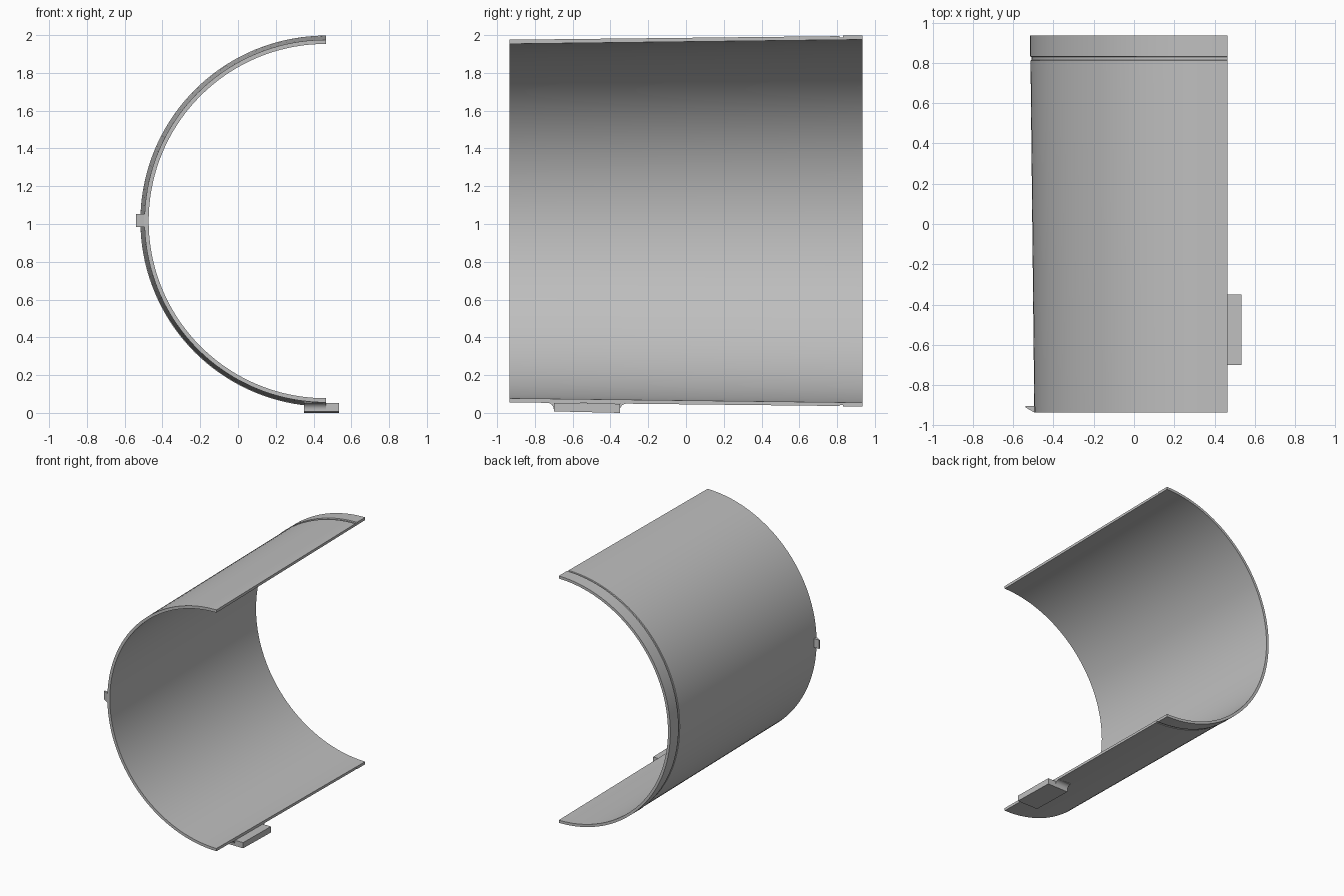
import bpy, bmesh, math
from mathutils import Vector

cube = bpy.data.objects.get("Cube")
if cube:
    bpy.data.objects.remove(cube, do_unlink=True)

grey = bpy.data.materials.new("mid grey")
grey.use_nodes = True
COLOR = (0.52, 0.52, 0.52, 1)
grey.diffuse_color = COLOR
grey.node_tree.nodes["Principled BSDF"].inputs["Base Color"].default_value = COLOR

CX, CZ = 0.465, 1.0175  # axis of the half tube


def finish(bm, name, smooth=False):
    bmesh.ops.recalc_face_normals(bm, faces=bm.faces[:])
    mesh = bpy.data.meshes.new(name)
    bm.to_mesh(mesh)
    bm.free()
    obj = bpy.data.objects.new(name, mesh)
    bpy.context.collection.objects.link(obj)
    mesh.materials.append(grey)
    if smooth:
        bpy.ops.object.select_all(action='DESELECT')
        obj.select_set(True)
        bpy.context.view_layer.objects.active = obj
        bpy.ops.object.shade_smooth_by_angle(angle=math.radians(25))
    return obj


def prism(name, points, offset, smooth=False):
    """Extrude a closed outline by an offset vector."""
    bm = bmesh.new()
    face = bm.faces.new([bm.verts.new(p) for p in points])
    ext = bmesh.ops.extrude_face_region(bm, geom=[face], use_keep_orig=True)
    moved = [g for g in ext["geom"] if isinstance(g, bmesh.types.BMVert)]
    bmesh.ops.translate(bm, verts=moved, vec=Vector(offset))
    return finish(bm, name, smooth)


# Tapered half tube: wall section (y, radius) with a rim groove, swept 180 degrees
wall = [(-0.935, 0.938), (-0.935, 0.960), (0.812, 0.979), (0.815, 0.973),
        (0.830, 0.973), (0.832, 0.982), (0.935, 0.982), (0.935, 0.961)]
SEGMENTS = 72
bm = bmesh.new()
rings = []
for i in range(SEGMENTS + 1):
    a = math.pi / 2 + math.pi * i / SEGMENTS
    rings.append([bm.verts.new((CX + r * math.cos(a), y, CZ + r * math.sin(a)))
                  for y, r in wall])
n = len(wall)
for r0, r1 in zip(rings, rings[1:]):
    for j in range(n):
        k = (j + 1) % n
        bm.faces.new((r0[j], r0[k], r1[k], r1[j]))
bm.faces.new(rings[0])
bm.faces.new(rings[-1])
finish(bm, "half_tube_shell", True)

# Wedge catch on the outer side at the front rim
catch = [(-0.475, -0.935), (-0.497, -0.935), (-0.540, -0.910),
         (-0.540, -0.903), (-0.485, -0.903)]
prism("side_catch", [(x, y, 0.985) for x, y in catch], (0, 0, 0.07))

# Tongue under the lower edge, slightly tilted with the taper
tongue = [(-0.70, 0.010), (-0.35, 0.002), (-0.35, 0.050), (-0.70, 0.055)]
prism("bottom_tongue", [(0.35, y, z) for y, z in tongue], (0.185, 0, 0))


# Concave fillets blending the tongue into the shell
def fillet(name, y_edge, side, z_top):
    r = 0.035
    pts = [(y_edge, z_top + 0.008), (y_edge, z_top - r)]
    for i in range(1, 9):
        a = math.pi / 2 * i / 8
        pts.append((y_edge + side * r * (1 - math.cos(a)),
                    z_top - r + r * math.sin(a)))
    pts.append((y_edge + side * r, z_top + 0.008))
    prism(name, [(0.35, y, z) for y, z in pts], (CX - 0.35, 0, 0), True)


fillet("front_fillet", -0.70, -1, 0.055)
fillet("back_fillet", -0.35, 1, 0.051)

# Longest side, centre and floor contact
bpy.context.view_layer.update()
parts = [o for o in bpy.context.scene.objects if o.type == 'MESH']
low = min(v.co.z for o in parts for v in o.data.vertices)
for o in parts:
    for v in o.data.vertices:
        v.co.z -= low
